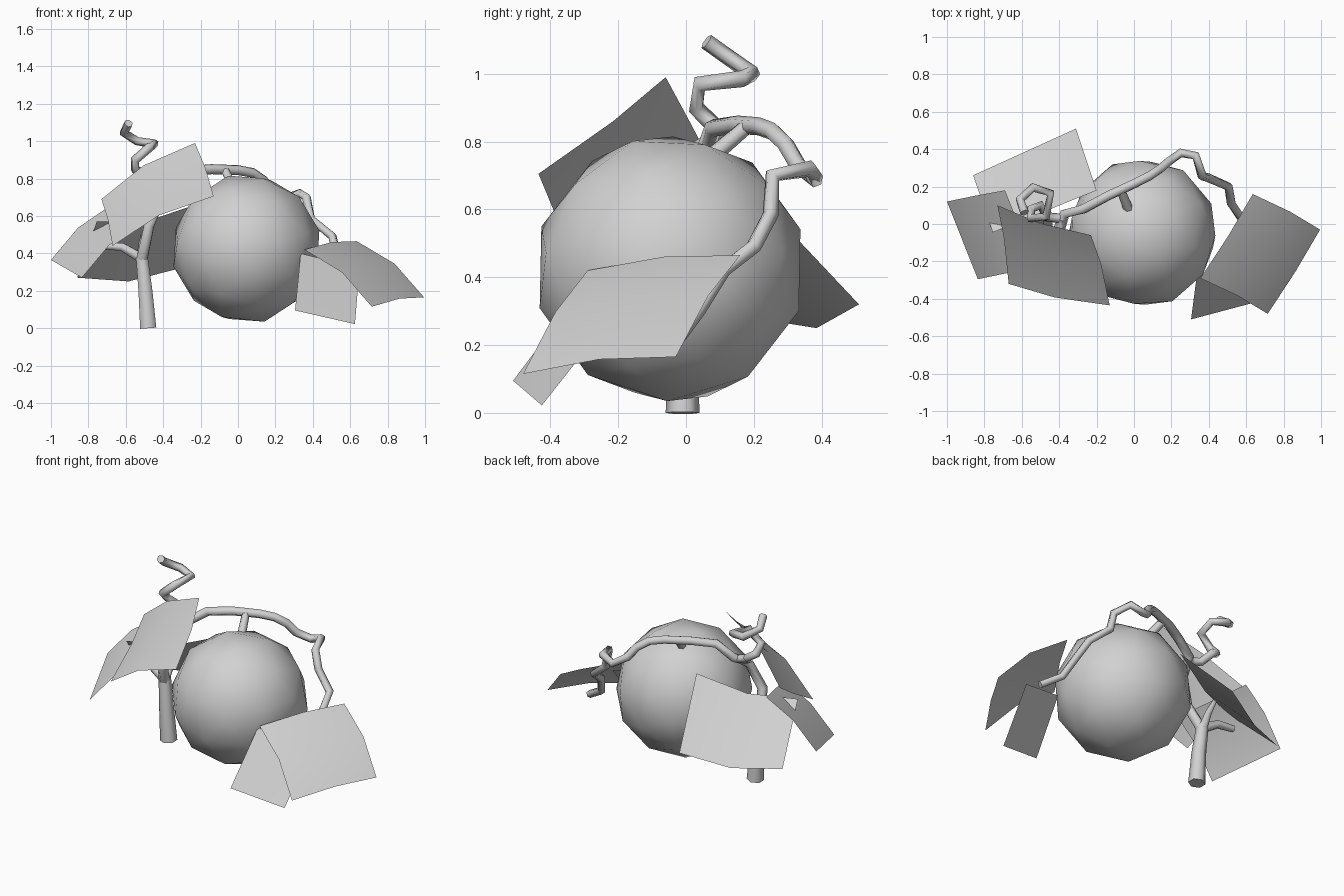
import bpy, bmesh
from math import radians
from mathutils import Vector

cube = bpy.data.objects.get("Cube")
if cube:
    bpy.data.objects.remove(cube, do_unlink=True)

# Single plain grey for the whole plant
GREY = (0.64, 0.64, 0.64, 1)
grey = bpy.data.materials.new("plain_grey")
grey.use_nodes = True
grey.diffuse_color = GREY
grey.node_tree.nodes["Principled BSDF"].inputs["Base Color"].default_value = GREY


def smooth(obj, angle):
    bpy.ops.object.select_all(action="DESELECT")
    obj.select_set(True)
    bpy.context.view_layer.objects.active = obj
    bpy.ops.object.shade_smooth_by_angle(angle=radians(angle))


def tube(name, points, start, end):
    """Six-sided tapering stem through the points."""
    curve = bpy.data.curves.new(name, "CURVE")
    curve.dimensions = "3D"
    curve.bevel_depth = 1
    curve.bevel_resolution = 1
    curve.use_fill_caps = True
    spline = curve.splines.new("POLY")
    spline.points.add(len(points) - 1)
    for i, (slot, p) in enumerate(zip(spline.points, points)):
        slot.co = (*p, 1)
        slot.radius = start + (end - start) * i / (len(points) - 1)
    obj = bpy.data.objects.new(name, curve)
    bpy.context.collection.objects.link(obj)
    curve.materials.append(grey)
    bpy.ops.object.select_all(action="DESELECT")
    obj.select_set(True)
    bpy.context.view_layer.objects.active = obj
    bpy.ops.object.convert(target="MESH")
    smooth(bpy.context.object, 75)


def leaf(name, a, b, c, d, bow_u=(0, 0, 0), bow_v=(0, 0, 0), n=2):
    """Bent four-cornered sheet: u runs a to b, v runs a to d."""
    a, b, c, d, bow_u, bow_v = map(Vector, (a, b, c, d, bow_u, bow_v))
    bm = bmesh.new()
    rows = []
    for j in range(n + 1):
        v = j / n
        row = []
        for i in range(n + 1):
            u = i / n
            p = a.lerp(b, u).lerp(d.lerp(c, u), v)
            p += 4 * u * (1 - u) * bow_u + 4 * v * (1 - v) * bow_v
            row.append(bm.verts.new(p))
        rows.append(row)
    for low, high in zip(rows, rows[1:]):
        for i in range(n):
            bm.faces.new((low[i], low[i + 1], high[i + 1], high[i]))
    bm.normal_update()
    if sum(f.normal.z for f in bm.faces) < 0:
        bmesh.ops.reverse_faces(bm, faces=bm.faces)
    mesh = bpy.data.meshes.new(name)
    bm.to_mesh(mesh)
    bm.free()
    mesh.materials.append(grey)
    obj = bpy.data.objects.new(name, mesh)
    bpy.context.collection.objects.link(obj)
    smooth(obj, 60)


# Round fruit
bpy.ops.mesh.primitive_ico_sphere_add(subdivisions=2, radius=0.402,
                                      location=(0.045, -0.047, 0.425),
                                      rotation=(0.3, 0.2, 0.1))
fruit = bpy.context.object
fruit.name = "fruit"
fruit.data.materials.append(grey)
smooth(fruit, 60)

# Trunk and its branches
tube("trunk", [(-.48, -.01, 0), (-.495, -.01, .2), (-.515, 0, .39)], .05, .036)
tube("front_branch", [(-.515, 0, .36), (-.475, -.09, .55), (-.41, -.05, .7),
                      (-.385, .03, .76)], .033, .026)
tube("left_branch", [(-.51, 0, .37), (-.62, .01, .435), (-.73, .02, .44)], .03, .02)
tube("back_branch", [(-.515, 0, .37), (-.51, .06, .45), (-.505, .125, .5)], .03, .014)

# Long vine arching over the fruit
tube("vine", [(-.4, -.04, .72), (-.37, .055, .77), (-.27, .08, .84),
              (-.14, .15, .85), (0, .215, .845), (.08, .255, .83),
              (.14, .295, .79), (.18, .33, .73), (.25, .38, .69),
              (.33, .365, .72), (.365, .255, .7), (.39, .25, .585),
              (.505, .2, .49), (.52, .11, .42), (.57, .035, .3),
              (.69, -.02, .225)], .028, .023)
tube("fruit_stem", [(-.07, .18, .845), (-.03, .08, .76)], .023, .026)

# Curling tendril
tube("tendril", [(-.4, .03, .76), (-.47, .04, .78), (-.5, .1, .82), (-.55, .08, .85),
                 (-.55, .03, .9), (-.47, .04, .97), (-.445, .165, .985),
                 (-.54, .195, 1), (-.61, .13, 1.045), (-.585, .06, 1.095)], .026, .024)

# Leaves
leaf("upper_leaf", (-.23, -.06, .99), (-.73, .1, .69), (-.67, -.32, .44),
     (-.13, -.435, .705), (-.025, -.015, .03), (.005, .032, .012))
leaf("outer_leaf", (-1, .12, .365), (-.69, .18, .65), (-.525, -.235, .555),
     (-.835, -.295, .27), (-.01, 0, .03))
leaf("back_leaf", (-.31, .51, .32), (-.86, .26, .27), (-.755, -.045, .57),
     (-.2, .18, .67), (0, 0, -.045))
leaf("side_leaf", (.635, .16, .465), (.995, -.03, .165), (.715, -.48, .115),
     (.355, -.29, .42), (.022, 0, .03), (.008, 0, .018))
leaf("lower_leaf", (.305, -.51, .095), (.625, -.425, .022), (.65, -.19, .32),
     (.335, -.28, .4))
